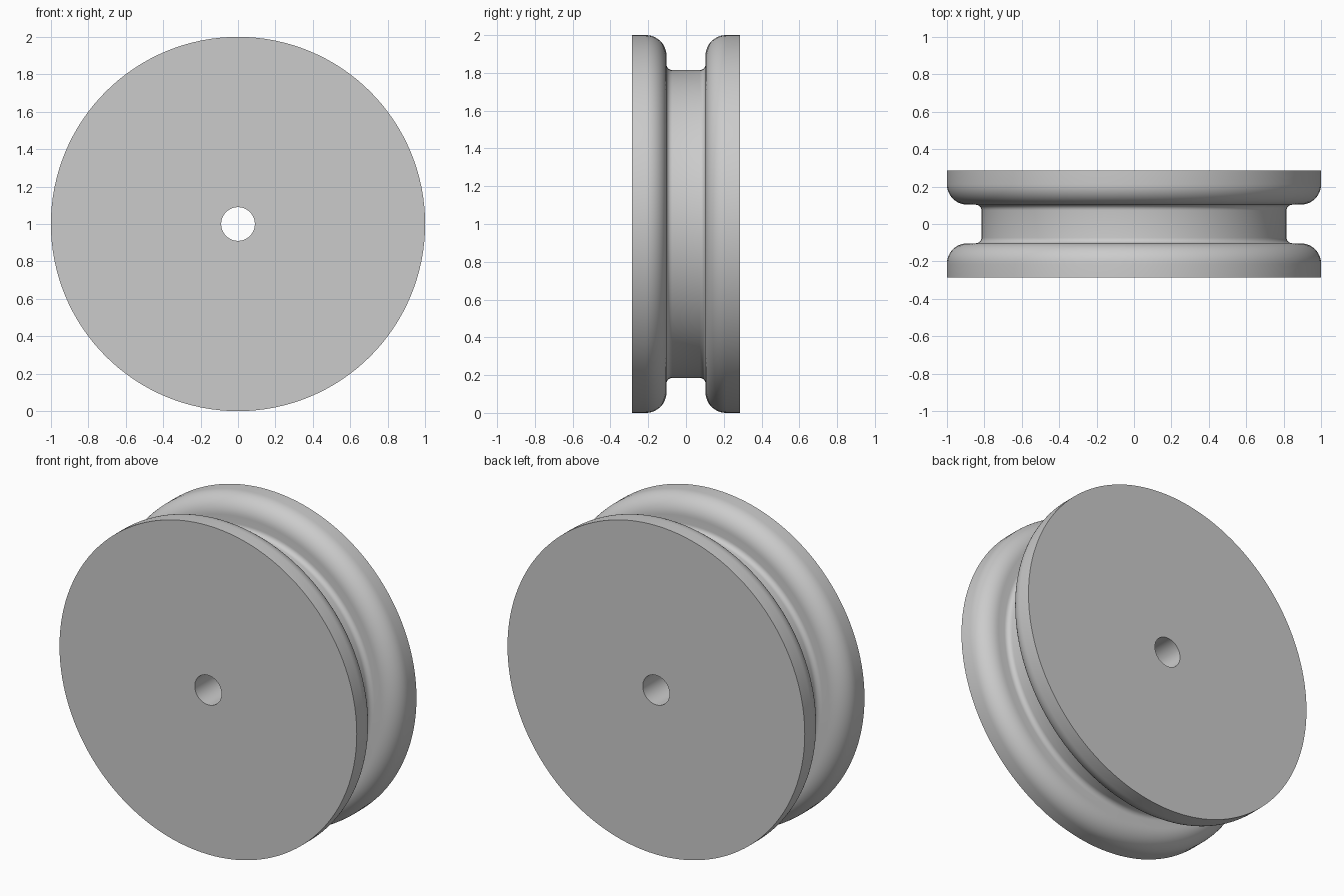
import bpy
import bmesh
from math import cos, sin, pi, radians
from mathutils import Matrix, Vector

cube = bpy.data.objects.get("Cube")
if cube:
    bpy.data.objects.remove(cube, do_unlink=True)

# Main dimensions
RIM, GROOVE, BORE = 1.0, 0.815, 0.09
HALF_WIDTH, HALF_GAP = 0.287, 0.103
ROUND, FILLET = 0.11, 0.03
SEGMENTS = 128

grey = bpy.data.materials.new("light grey")
grey.use_nodes = True
colour = (0.6, 0.6, 0.6, 1)
grey.diffuse_color = colour
grey.node_tree.nodes["Principled BSDF"].inputs["Base Color"].default_value = colour


def arc(r, y, radius, start, end, steps):
    """Points (radius from axle, y) along a circular arc, angles in degrees."""
    angles = [radians(start + (end - start) * i / steps) for i in range(steps + 1)]
    return [(r + radius * cos(a), y + radius * sin(a)) for a in angles]


# Half profile: bore, side face, rounded flange edge, groove fillet
half = [(BORE, HALF_WIDTH), (RIM, HALF_WIDTH)]
half += arc(RIM - ROUND, HALF_GAP + ROUND, ROUND, 0, -90, 12)
half += arc(GROOVE + FILLET, HALF_GAP - FILLET, FILLET, 90, 180, 6)
profile = half + [(r, -y) for r, y in reversed(half)]

# Spin the closed profile around the axle
bm = bmesh.new()
verts = [bm.verts.new((r, y, 0)) for r, y in profile]
edges = [bm.edges.new((a, b)) for a, b in zip(verts, verts[1:] + verts[:1])]
bmesh.ops.spin(bm, geom=verts + edges, cent=Vector(), axis=(0, 1, 0),
               angle=2 * pi, steps=SEGMENTS)
bmesh.ops.remove_doubles(bm, verts=bm.verts, dist=0.0001)
bmesh.ops.recalc_face_normals(bm, faces=bm.faces)
bmesh.ops.transform(bm, matrix=Matrix.Translation((0, 0, RIM)), verts=bm.verts)

mesh = bpy.data.meshes.new("grooved_wheel")
bm.to_mesh(mesh)
bm.free()
mesh.materials.append(grey)
wheel = bpy.data.objects.new("grooved_wheel", mesh)
bpy.context.collection.objects.link(wheel)

# Smooth curves, sharp side rims
bpy.context.view_layer.objects.active = wheel
wheel.select_set(True)
bpy.ops.object.shade_smooth_by_angle(angle=radians(35))
